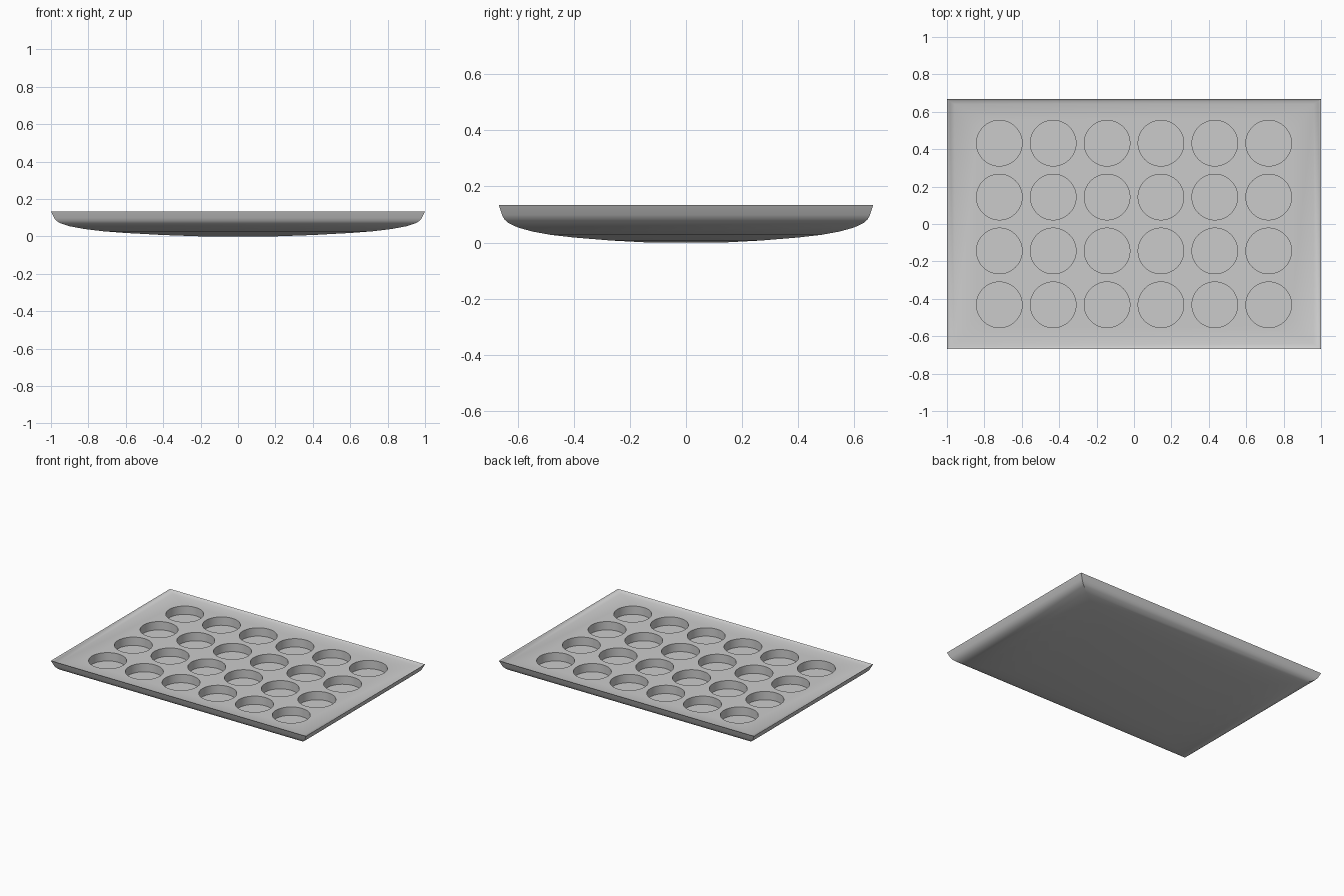
import bpy, bmesh, math

if "Cube" in bpy.data.objects:
    bpy.data.objects.remove(bpy.data.objects["Cube"])

HALF_X, HALF_Y = 1.0, 0.667
FLOOR_Z, POCKET_Z = 0.119, 0.06

# Profile from bowed underside, over the rim, to the recessed top: (fraction of half size, z)
PROFILE = [(0.2, 0.0), (0.4, 0.007), (0.6, 0.018), (0.72, 0.027), (0.82, 0.039),
           (0.9, 0.054), (0.95, 0.07), (0.97, 0.082), (0.983, 0.098),
           (1.0, 0.133), (0.985, 0.125), (0.96, FLOOR_Z)]


def make_object(name, bm):
    bmesh.ops.recalc_face_normals(bm, faces=bm.faces)
    mesh = bpy.data.meshes.new(name)
    bm.to_mesh(mesh)
    bm.free()
    obj = bpy.data.objects.new(name, mesh)
    bpy.context.collection.objects.link(obj)
    return obj


# Tray body: nested rectangles lofted along the profile
bm = bmesh.new()
rings = [[bm.verts.new((sx * t * HALF_X, sy * t * HALF_Y, z))
          for sx, sy in ((-1, -1), (1, -1), (1, 1), (-1, 1))] for t, z in PROFILE]
for a, b in zip(rings, rings[1:]):
    for i in range(4):
        j = (i + 1) % 4
        bm.faces.new((a[i], a[j], b[j], b[i]))
bm.faces.new(rings[0])
bm.faces.new(rings[-1])
tray = make_object("tray", bm)

# Round pockets: a 6 x 4 grid of cylinders cut from the top
bm = bmesh.new()
for col in range(6):
    for row in range(4):
        made = bmesh.ops.create_cone(bm, cap_ends=True, segments=48, radius1=0.122,
                                     radius2=0.122, depth=0.2)
        bmesh.ops.translate(bm, verts=made["verts"],
                            vec=((col - 2.5) * 0.288, (row - 1.5) * 0.288, POCKET_Z + 0.1))
cutter = make_object("pocket_cutter", bm)
cutter.hide_render = True

cut = tray.modifiers.new("pockets", 'BOOLEAN')
cut.operation = 'DIFFERENCE'
cut.solver = 'EXACT'
cut.object = cutter

bpy.context.view_layer.objects.active = tray
tray.select_set(True)
cutter.select_set(False)
bpy.ops.object.modifier_apply(modifier=cut.name)
bpy.data.objects.remove(cutter)
bpy.ops.object.shade_smooth_by_angle(angle=math.radians(30))
